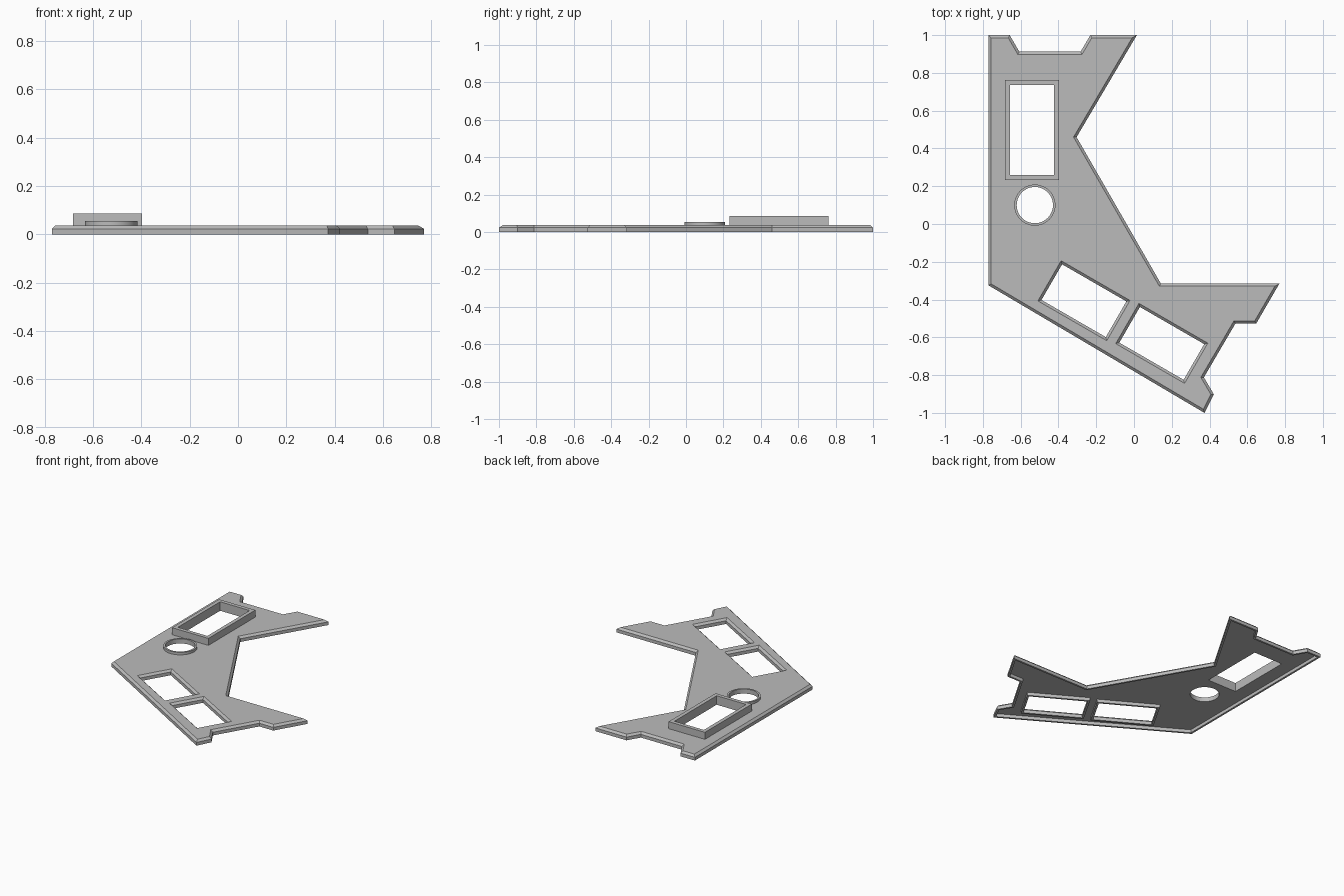
import bpy, bmesh, math
from mathutils import Vector, Matrix

cube = bpy.data.objects.get("Cube")
if cube:
    bpy.data.objects.remove(cube, do_unlink=True)

grey = bpy.data.materials.new("plain grey")
grey.use_nodes = True
colour = (0.5, 0.5, 0.5, 1)
grey.diffuse_color = colour
grey.node_tree.nodes["Principled BSDF"].inputs["Base Color"].default_value = colour

TOP, CEILING, RIM = 0.037, 0.023, 0.014


def offset(loop, w):
    """Mitred offset of a closed loop to its left, where the material lies."""
    result = []
    for i, p in enumerate(loop):
        a = (p - loop[i - 1]).normalized()
        b = (loop[(i + 1) % len(loop)] - p).normalized()
        na, nb = Vector((-a.y, a.x)), Vector((-b.y, b.x))
        result.append(p + (na + nb) * w / (1 + na.dot(nb)))
    return result


def sweep(bm, loop, profile, closed=False):
    """Sweep (offset, height) steps round a loop; return the vertex rings."""
    rings = [[bm.verts.new((p.x, p.y, z)) for p in offset(loop, w)]
             for w, z in profile]
    pairs = list(zip(rings, rings[1:]))
    if closed:
        pairs.append((rings[-1], rings[0]))
    n = len(loop)
    for r, s in pairs:
        for i in range(n):
            j = (i + 1) % n
            bm.faces.new((r[i], r[j], s[j], s[i]))
    return rings


def cap(bm, rings, up):
    """Fill a flat sheet bounded by several rings."""
    edges = [bm.edges.get((r[i - 1], r[i])) for r in rings for i in range(len(r))]
    bmesh.ops.triangle_fill(bm, use_beauty=True, edges=edges, normal=(0, 0, up))


def finish(bm, name):
    bmesh.ops.recalc_face_normals(bm, faces=bm.faces[:])
    mesh = bpy.data.meshes.new(name)
    bm.to_mesh(mesh)
    bm.free()
    mesh.materials.append(grey)
    obj = bpy.data.objects.new(name, mesh)
    bpy.context.collection.objects.link(obj)
    return obj


def rectangle(cx, cy, w, h, degrees=0):
    turn = Matrix.Rotation(math.radians(degrees), 2)
    corners = [(-1, -1), (-1, 1), (1, 1), (1, -1)]
    return [Vector((cx, cy)) + turn @ Vector((x * w / 2, y * h / 2))
            for x, y in corners]


def circle(cx, cy, r, n=48):
    return [Vector((cx + r * math.cos(t), cy - r * math.sin(t)))
            for t in (math.tau * i / n for i in range(n))]


# Outline of the angled plate
outline = [Vector(p) for p in reversed([
    (-0.77, 1), (-0.658, 1), (-0.607, 0.912), (-0.283, 0.912), (-0.231, 1),
    (0.015, 1), (-0.304, 0.46), (0.142, -0.315), (0.77, -0.315),
    (0.647, -0.527), (0.537, -0.527), (0.37, -0.812), (0.423, -0.902),
    (0.373, -1), (-0.77, -0.325)])]
windows = [rectangle(-0.265, -0.406, 0.393, 0.218, -30),
           rectangle(0.147, -0.632, 0.393, 0.218, -30)]
slot = rectangle(-0.54, 0.498, 0.232, 0.475)
port = circle(-0.525, 0.1, 0.096)

# Hollow plate with chamfered edges and a thin rim below
bm = bmesh.new()
rim_profile = [(RIM, CEILING), (RIM, 0), (0, 0), (0, CEILING), (RIM, TOP)]
hole_profile = [(0, CEILING), (0, TOP)]
swept = [sweep(bm, loop, rim_profile) for loop in [outline] + windows]
swept += [sweep(bm, loop, hole_profile) for loop in (slot, port)]
cap(bm, [s[-1] for s in swept], 1)
cap(bm, [s[0] for s in swept], -1)
finish(bm, "plate")

# Raised collars round the slot and the round port
for name, loop, width, height in (("slot_frame", slot, 0.027, 0.087),
                                  ("port_ring", port, 0.013, 0.055)):
    bm = bmesh.new()
    sweep(bm, loop, [(0, TOP), (0, height), (width, height), (width, TOP)], True)
    obj = finish(bm, name)
    if name == "port_ring":
        bpy.ops.object.select_all(action="DESELECT")
        obj.select_set(True)
        bpy.context.view_layer.objects.active = obj
        bpy.ops.object.shade_smooth_by_angle(angle=math.radians(30))
